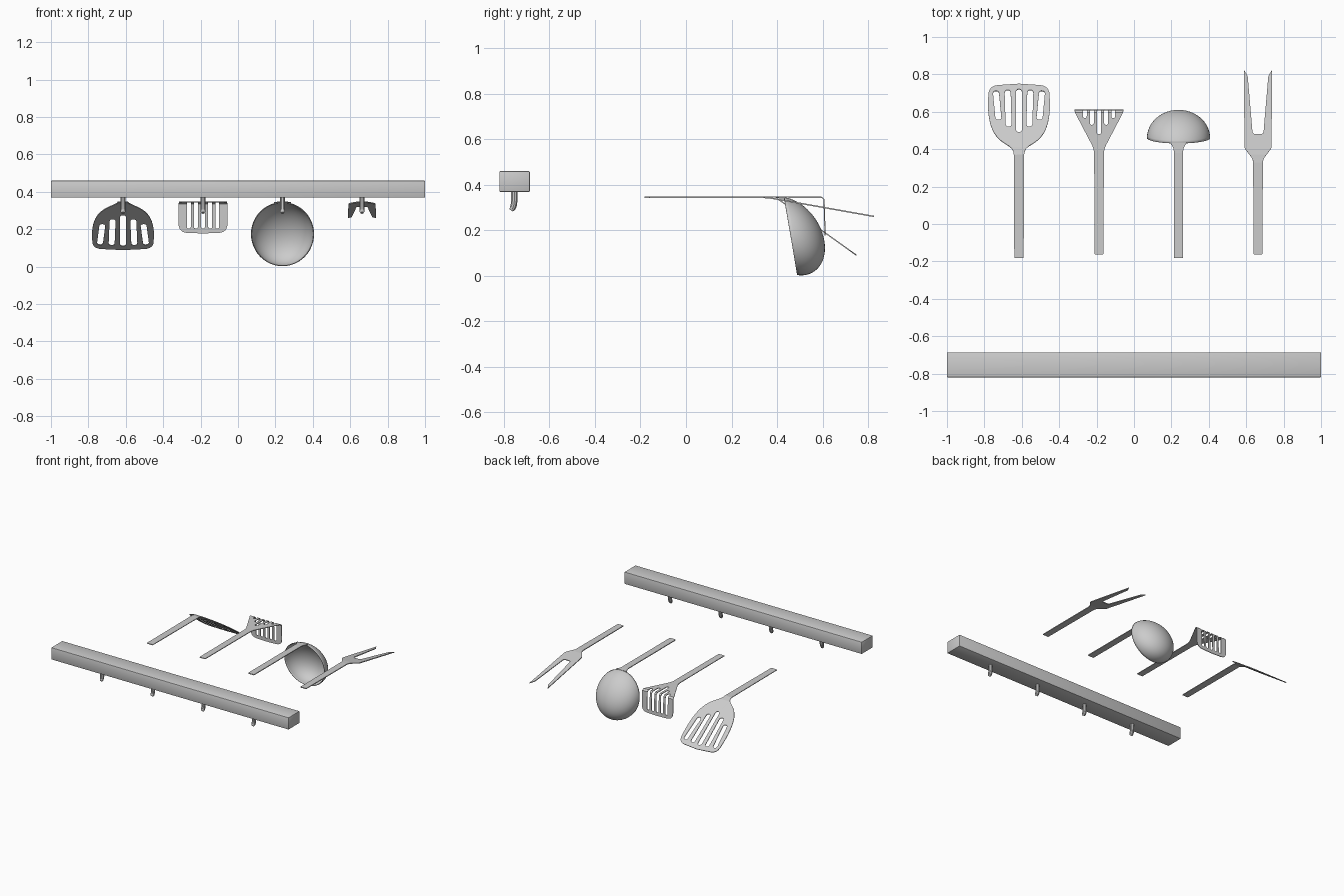
import bpy
import bmesh
from mathutils import Matrix, Vector

cube = bpy.data.objects.get("Cube")
if cube:
    bpy.data.objects.remove(cube, do_unlink=True)

steel = bpy.data.materials.new("brushed_steel")
steel.use_nodes = True
steel.diffuse_color = (0.6, 0.6, 0.6, 1)
steel.node_tree.nodes["Principled BSDF"].inputs["Base Color"].default_value = (0.6, 0.6, 0.6, 1)

PLATE_Z = 0.345
STATIONS = [-0.615, -0.187, 0.238, 0.663]


def finish(bm, name):
    """Turn a bmesh into a named object with the steel material."""
    mesh = bpy.data.meshes.new(name)
    bm.to_mesh(mesh)
    bm.free()
    mesh.materials.append(steel)
    obj = bpy.data.objects.new(name, mesh)
    bpy.context.collection.objects.link(obj)
    return obj


def smooth(obj):
    bpy.ops.object.select_all(action="DESELECT")
    obj.select_set(True)
    bpy.context.view_layer.objects.active = obj
    bpy.ops.object.shade_smooth_by_angle()


def rounded(points, steps=6):
    """Closed outline of (x, y, radius) with its corners rounded."""
    out = []
    for i, (x, y, r) in enumerate(points):
        p = Vector((x, y))
        if r == 0:
            out.append(p)
            continue
        ends = []
        for q in (points[i - 1], points[(i + 1) % len(points)]):
            d = Vector(q[:2]) - p
            ends.append(p + d.normalized() * min(r, d.length / 2))
        for k in range(steps + 1):
            t = k / steps
            out.append(ends[0] * (1 - t) ** 2 + p * 2 * t * (1 - t) + ends[1] * t ** 2)
    return out


def mirrored(half):
    return half + [(-x, y, r) for x, y, r in reversed(half) if x > 0]


def slot(x0, y0, x1, y1, width):
    """Round-ended slot running between two points."""
    a, b = Vector((x0, y0)), Vector((x1, y1))
    d = (b - a).normalized()
    n = Vector((-d.y, d.x)) * width / 2
    return [(p.x, p.y, width / 2) for p in (a + n, a - n, b - n, b + n)]


def plate(name, x, half, slots=(), folds=(), thickness=0.006):
    """Thin sheet cut from an outline, then folded across its length.
    Each fold is (start, forward rate, drop rate)."""
    bm = bmesh.new()
    for loop in [mirrored(half), *slots]:
        verts = [bm.verts.new((p.x, p.y, 0)) for p in rounded(loop)]
        for i, v in enumerate(verts):
            bm.edges.new((verts[i - 1], v))
    bmesh.ops.remove_doubles(bm, verts=bm.verts[:], dist=0.0001)
    bmesh.ops.triangle_fill(bm, use_beauty=True, edges=bm.edges[:], normal=(0, 0, 1))
    for start, _, _ in folds:
        bmesh.ops.bisect_plane(bm, geom=bm.verts[:] + bm.edges[:] + bm.faces[:],
                               plane_co=(0, start, 0), plane_no=(0, 1, 0))
    for f in bm.faces:
        f.normal_update()
        if f.normal.z < 0:
            f.normal_flip()
    for v in bm.verts:
        s, y, z = v.co.y, v.co.y, PLATE_Z
        for i, (start, forward, drop) in enumerate(folds):
            end = folds[i + 1][0] if i + 1 < len(folds) else 9
            t = max(0, min(s, end) - start)
            y += t * (forward - 1)
            z -= t * drop
        v.co = (v.co.x + x, y, z)
    obj = finish(bm, name)
    mod = obj.modifiers.new("thickness", "SOLIDIFY")
    mod.thickness = thickness
    mod.offset = 0
    return obj


# Wall rail
bm = bmesh.new()
bmesh.ops.create_cube(bm, size=1, matrix=Matrix.Translation((0, -0.753, 0.414))
                      @ Matrix.Diagonal((2, 0.134, 0.092, 1)))
bmesh.ops.bevel(bm, geom=bm.edges[:], offset=0.005, segments=2, affect="EDGES", profile=0.5)
smooth(finish(bm, "rail"))

# Hooks under the rail
for i, x in enumerate(STATIONS):
    curve = bpy.data.curves.new(f"hook_{i + 1}", "CURVE")
    curve.dimensions = "3D"
    curve.bevel_depth = 0.0145
    curve.bevel_resolution = 3
    curve.use_fill_caps = True
    path = [(-0.754, 0.375, 1), (-0.754, 0.33, 1), (-0.757, 0.308, 1),
            (-0.763, 0.294, 0.9), (-0.768, 0.287, 0.6)]
    spline = curve.splines.new("POLY")
    spline.points.add(len(path) - 1)
    for point, (y, z, r) in zip(spline.points, path):
        point.co = (x, y, z, 1)
        point.radius = r
    hook = bpy.data.objects.new(f"hook_{i + 1}", curve)
    bpy.context.collection.objects.link(hook)
    curve.materials.append(steel)
    smooth_target = hook
    bpy.ops.object.select_all(action="DESELECT")
    hook.select_set(True)
    bpy.context.view_layer.objects.active = hook
    bpy.ops.object.convert(target="MESH")
    smooth(bpy.context.view_layer.objects.active)

# Slotted turner
turner_slots = [slot(0, 0.49, 0, 0.72, 0.032)]
for s in (-1, 1):
    turner_slots.append(slot(s * 0.055, 0.52, s * 0.061, 0.716, 0.032))
    turner_slots.append(slot(s * 0.109, 0.556, s * 0.124, 0.711, 0.032))
plate("slotted_turner", STATIONS[0],
      [(0.025, -0.183, 0.004), (0.028, 0.4, 0.03), (0.13, 0.465, 0.06),
       (0.168, 0.58, 0.08), (0.162, 0.738, 0.05), (0, 0.749, 0)],
      turner_slots, [(0.37, 1, 0.3), (0.41, 1, 0.717)], 0.005)

# Masher with a turned-down slotted face
masher_slots = [slot(i * 0.038, (0.48, 0.53, 0.567)[abs(i)], i * 0.038, 0.742, 0.021)
                for i in range(-2, 3)]
plate("masher", STATIONS[1],
      [(0.024, -0.162, 0.004), (0.026, 0.4, 0.03), (0.131, 0.6, 0.02),
       (0.131, 0.764, 0.05), (0, 0.768, 0)],
      masher_slots, [(0.595, 0.75, 0.65), (0.61, 0.03, 1)], 0.005)

# Ladle handle and bowl
plate("ladle_handle", STATIONS[2],
      [(0.025, -0.183, 0.004), (0.025, 0.405, 0.02), (0.045, 0.436, 0)],
      folds=[(0.38, 1, 0.05)])
bm = bmesh.new()
bmesh.ops.create_uvsphere(bm, u_segments=48, v_segments=32, radius=1)
bmesh.ops.delete(bm, geom=[v for v in bm.verts if v.co.z < -0.001], context="VERTS")
shape = Matrix(((0.169, 0, 0, STATIONS[2]),
                (0, 0.0285, 0.148, 0.4595),
                (0, -0.171, -0.02, 0.174),
                (0, 0, 0, 1)))
bmesh.ops.transform(bm, matrix=shape, verts=bm.verts[:])
bmesh.ops.recalc_face_normals(bm, faces=bm.faces[:])
bowl = finish(bm, "ladle_bowl")
smooth(bowl)
wall = bowl.modifiers.new("thickness", "SOLIDIFY")
wall.thickness = 0.004
wall.offset = -1

# Two-pronged fork
plate("carving_fork", STATIONS[3],
      [(0.024, -0.162, 0.004), (0.026, 0.345, 0.02), (0.072, 0.405, 0.01),
       (0.076, 0.825, 0), (0.055, 0.79, 0.01), (0.032, 0.52, 0.02),
       (0.029, 0.48, 0.025), (0, 0.48, 0)],
      folds=[(0.33, 1, 0.08), (0.37, 1, 0.178)])
